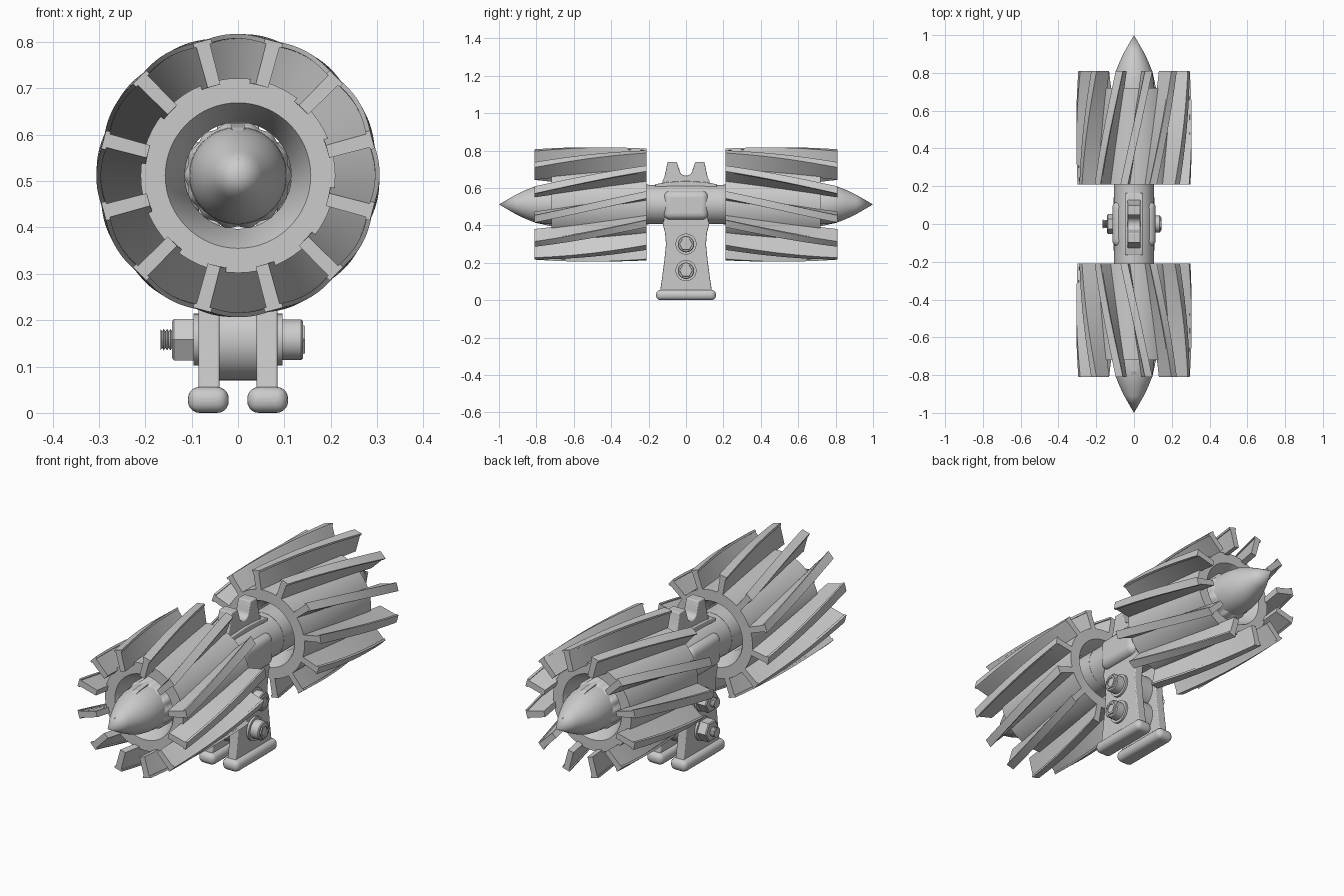
import bpy, bmesh, math

if "Cube" in bpy.data.objects:
    bpy.data.objects.remove(bpy.data.objects["Cube"])

AX = 0.512  # height of the main axis


def finish(name, bm, smooth=True, bevel=0, segs=3):
    bmesh.ops.recalc_face_normals(bm, faces=bm.faces)
    me = bpy.data.meshes.new(name)
    bm.to_mesh(me)
    bm.free()
    ob = bpy.data.objects.new(name, me)
    bpy.context.collection.objects.link(ob)
    if bevel:
        m = ob.modifiers.new("bevel", 'BEVEL')
        m.width, m.segments, m.limit_method = bevel, segs, 'ANGLE'
    if smooth:
        bpy.ops.object.select_all(action='DESELECT')
        ob.select_set(True)
        bpy.context.view_layer.objects.active = ob
        bpy.ops.object.shade_smooth_by_angle(angle=math.radians(35))
    return ob


def lathe(name, prof, axis='y', origin=(0, 0, AX), n=64, closed=False, wave=0, waves=14):
    """Revolve (radius, distance) points around the x or y axis."""
    bm = bmesh.new()
    rings = []
    for r, d in prof:
        ring = []
        for i in range(n):
            a = 2 * math.pi * i / n
            q = r + wave * math.cos(waves * a) if r > 0.01 else r
            u, v = q * math.cos(a), q * math.sin(a)
            p = (u, d, v) if axis == 'y' else (d, u, v)
            ring.append(bm.verts.new([p[k] + origin[k] for k in range(3)]))
        rings.append(ring)
    pairs = list(zip(rings, rings[1:])) + ([(rings[-1], rings[0])] if closed else [])
    for a, b in pairs:
        for i in range(n):
            j = (i + 1) % n
            bm.faces.new((a[i], a[j], b[j], b[i]))
    if not closed:
        bm.faces.new(rings[0])
        bm.faces.new(rings[-1])
    bmesh.ops.remove_doubles(bm, verts=bm.verts, dist=1e-5)
    return finish(name, bm)


def slab(name, pts, x0, x1, bevel=0.0, segs=3):
    """Extrude a (y, z) outline along x."""
    bm = bmesh.new()
    f = bm.faces.new([bm.verts.new((x0, y, z)) for y, z in pts])
    ext = bmesh.ops.extrude_face_region(bm, geom=[f])
    for v in ext['geom']:
        if isinstance(v, bmesh.types.BMVert):
            v.co.x = x1
    return finish(name, bm, True, bevel, segs)


def mirrored(half):
    return half + [(-y, z) for y, z in reversed(half) if abs(y) > 1e-6]


# Twisted blades with a small lip along the outer edge
def blades(name, s, count=12, steps=12, twist=math.radians(25)):
    section = [(0.2, -0.014), (0.29, -0.015), (0.29, -0.02), (0.3, -0.02),
               (0.3, 0.02), (0.29, 0.02), (0.29, 0.015), (0.2, 0.014)]
    bm = bmesh.new()
    for k in range(count):
        outer = math.radians(15 + 30 * k)
        prev = None
        for i in range(steps + 1):
            t = i / steps
            a = outer + twist * (1 - t)
            ring = []
            for r, w in section:
                if r > 0.25:
                    r += 0.005 * math.sin(math.pi * t)
                y = s * (0.21 + 0.6 * t)
                ring.append(bm.verts.new((r * math.cos(a) - w * math.sin(a), y,
                                          AX + r * math.sin(a) + w * math.cos(a))))
            if prev:
                for j in range(8):
                    m = (j + 1) % 8
                    bm.faces.new((prev[j], prev[m], ring[m], ring[j]))
            else:
                bm.faces.new(ring)
            prev = ring
        bm.faces.new(prev)
    finish(name, bm)


# Two rotors: drum, blades, nose cone, scalloped collar
for s, side in ((-1, "front"), (1, "back")):
    lathe(side + "_drum", [(r, s * d) for r, d in (
        (0.157, 0.21), (0.21, 0.21), (0.21, 0.72), (0.157, 0.72),
        (0.115, 0.63), (0.115, 0.30))], closed=True)
    blades(side + "_blades", s)
    lathe(side + "_nose_cone", [(r, s * d) for r, d in (
        (0.106, 0.2), (0.106, 0.72), (0.104, 0.76), (0.094, 0.815),
        (0.076, 0.86), (0.052, 0.91), (0.0, 1.0))])
    lathe(side + "_collar", [(0.113, s * 0.56), (0.113, s * 0.70), (0.103, s * 0.715)],
          n=112, wave=0.003)
    # Key ridge along the top of the nose
    bm = bmesh.new()
    for x in (-0.014, 0.014):
        for y, z in ((0.69, 0.09), (0.69, 0.112), (0.78, 0.104)):
            bm.verts.new((x, s * y, AX + z))
    bm.verts.new((0, s * 0.95, AX + 0.031))
    bmesh.ops.convex_hull(bm, input=bm.verts)
    finish(side + "_nose_key", bm, False)

# Central hub with blended side bosses
lathe("hub", [(0.105, -0.215), (0.105, -0.13), (0.109, -0.08), (0.109, 0.08),
              (0.105, 0.13), (0.105, 0.215)])
slab("hub_boss", [(-0.12, 0.43), (0.12, 0.43), (0.12, 0.585), (-0.12, 0.585)],
     -0.115, 0.115, 0.035, 5)

# Forked clip on top
slab("top_saddle", mirrored([(-0.165, 0.58), (-0.165, 0.62), (-0.1, 0.632), (0, 0.637)]),
     -0.045, 0.045, 0.004)
fork = [(-0.13, 0.6), (-0.125, 0.64), (-0.115, 0.66), (-0.098, 0.74), (-0.05, 0.74)]
fork += [(0.036 * math.cos(a), 0.70 + 0.034 * math.sin(a))
         for a in [math.pi + i * math.pi / 12 for i in range(7)]]
slab("top_fork", mirrored(fork), -0.034, 0.034, 0.004)

# Stand: side plates, rounded feet
leg = mirrored([(-0.14, 0.04), (-0.128, 0.12), (-0.115, 0.22), (-0.107, 0.30),
                (-0.112, 0.36), (-0.125, 0.41), (-0.11, 0.46)])
for s, side in ((-1, "left"), (1, "right")):
    slab(side + "_plate", leg, s * 0.04, s * 0.085, 0.004)
    slab(side + "_foot", [(-0.16, 0), (0.16, 0), (0.16, 0.056), (-0.16, 0.056)],
         s * 0.02, s * 0.108, 0.025, 5)

# Bolts: spacer, washers, socket head, nut, threaded tip
for label, z in (("lower", 0.158), ("upper", 0.3)):
    o = (0, 0, z)
    lathe(label + "_spacer", [(0.088, -0.041), (0.088, 0.041)], 'x', o, 40)
    for s, side in ((-1, "left"), (1, "right")):
        lathe(f"{label}_{side}_washer", [(0.056, s * 0.08), (0.056, s * 0.096)], 'x', o, 40)
    lathe(label + "_bolt_head", [(0.044, 0.09), (0.044, 0.136), (0.04, 0.14), (0.03, 0.14)],
          'x', o, 36).data.polygons.foreach_get
    lathe(label + "_socket_rim", [(0.024, 0.139), (0.036, 0.139), (0.034, 0.145), (0.024, 0.145)],
          'x', o, 6, closed=True)
    lathe(label + "_nut", [(0.052, -0.09), (0.052, -0.138), (0.046, -0.142)], 'x', o, 6)
    thread = [(0.018 + 0.005 * (i % 2), -0.135 - i * 0.0036) for i in range(10)]
    lathe(label + "_thread", thread, 'x', o, 24)
